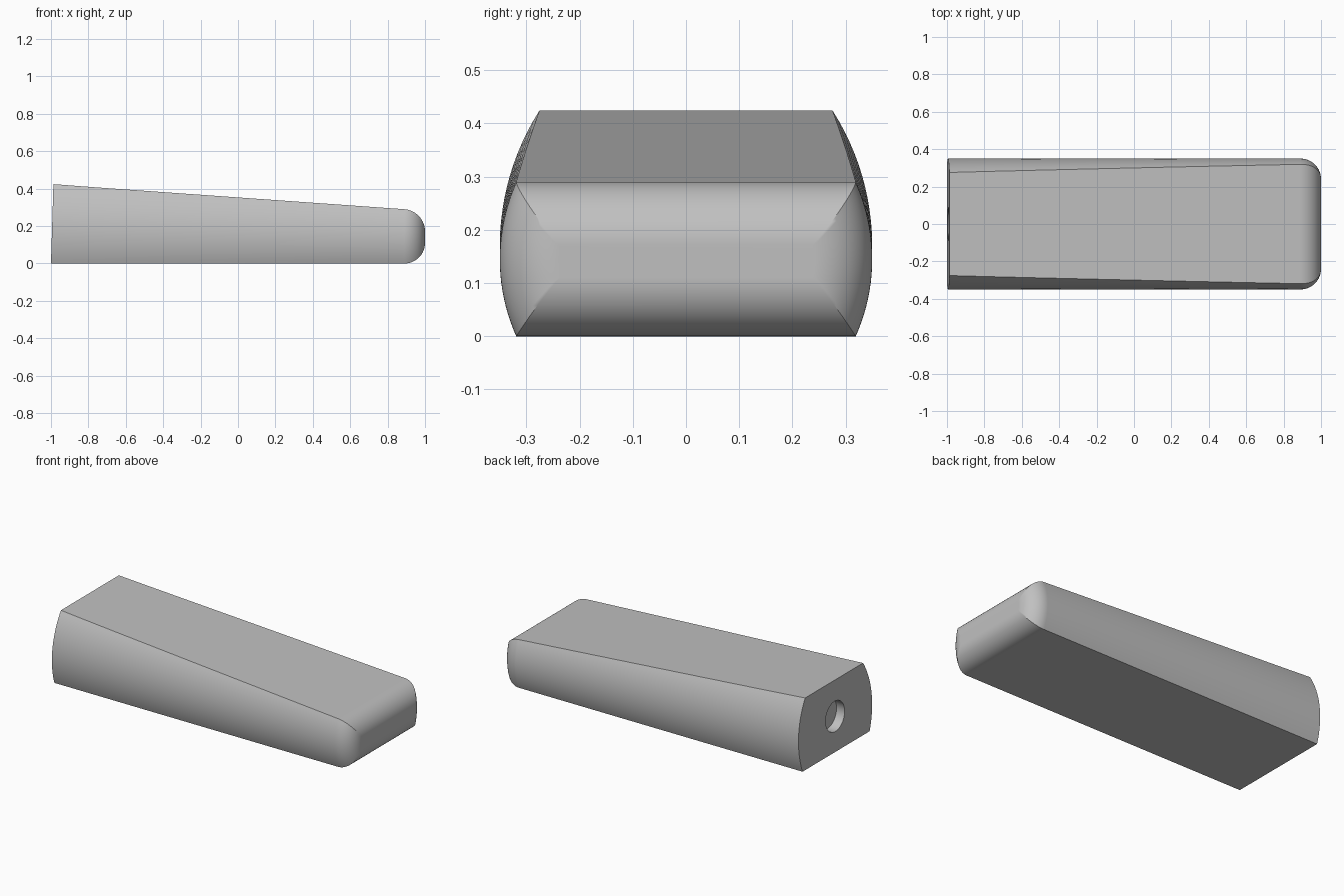
import bpy, bmesh
from math import sqrt, asin, sin, cos, pi

cube = bpy.data.objects.get("Cube")
if cube:
    bpy.data.objects.remove(cube, do_unlink=True)

grey = bpy.data.materials.new("light grey")
grey.use_nodes = True
colour = (0.53, 0.53, 0.53, 1)
grey.diffuse_color = colour
grey.node_tree.nodes["Principled BSDF"].inputs["Base Color"].default_value = colour

HALF_WIDTH, FILLET, ARC_STEPS = 0.35, 0.11, 20
FILLET_START = 1 - FILLET


def mix(a, b, t):
    return a + (b - a) * t


def section(x, inset):
    """Flat top and bottom with bulging sides, shrunk evenly by the inset."""
    t = (x + 1) / (FILLET_START + 1)
    top = mix(0.424, 0.29, t) - inset
    s = min(t, 1)
    mid, radius = mix(0.169, 0.145, s), mix(0.474, 0.355, s)
    centre_y = HALF_WIDTH - radius
    radius -= inset
    low, high = asin((inset - mid) / radius), asin((top - mid) / radius)
    side = []
    for i in range(ARC_STEPS + 1):
        a = mix(low, high, i / ARC_STEPS)
        side.append((centre_y + radius * cos(a), mid + radius * sin(a)))
    return side + [(-y, z) for y, z in reversed(side)]


# Tapering body, followed by the rounded end
stations = [(mix(-1, FILLET_START, i / 8), 0) for i in range(9)]
for i in range(1, 17):
    a = i / 16 * pi / 2
    stations.append((FILLET_START + FILLET * sin(a), FILLET * (1 - cos(a))))

bm = bmesh.new()
rings = []
for n, (x, inset) in enumerate(stations):
    tilt = 0.031 if n == 0 else 0          # thick end leans slightly
    rings.append([bm.verts.new((x + tilt * z, y, z)) for y, z in section(x, inset)])
for a, b in zip(rings, rings[1:]):
    for i in range(len(a)):
        j = (i + 1) % len(a)
        bm.faces.new((a[i], a[j], b[j], b[i]))
bm.faces.new(rings[0])
bm.faces.new(rings[-1])
bmesh.ops.recalc_face_normals(bm, faces=bm.faces)
mesh = bpy.data.meshes.new("tapered_body")
bm.to_mesh(mesh)
bm.free()
mesh.materials.append(grey)
body = bpy.data.objects.new("tapered_body", mesh)
bpy.context.collection.objects.link(body)

# Shallow round socket in the thick end
bpy.ops.mesh.primitive_cylinder_add(vertices=48, radius=0.09, depth=0.2,
                                    location=(-1.04, 0, 0.21), rotation=(0, pi / 2, 0))
cutter = bpy.context.object
cutter.name = "socket_cutter"
cutter.hide_render = True
cutter.data.materials.append(grey)
cut = body.modifiers.new("socket", "BOOLEAN")
cut.object, cut.operation, cut.solver = cutter, "DIFFERENCE", "EXACT"

bpy.ops.object.select_all(action="DESELECT")
body.select_set(True)
bpy.context.view_layer.objects.active = body
bpy.ops.object.modifier_apply(modifier=cut.name)
bpy.data.objects.remove(cutter, do_unlink=True)

# Smooth curves with crisp edges
bpy.ops.object.shade_smooth_by_angle(angle=pi / 6)
weighted = body.modifiers.new("clean_shading", "WEIGHTED_NORMAL")
weighted.keep_sharp = True
